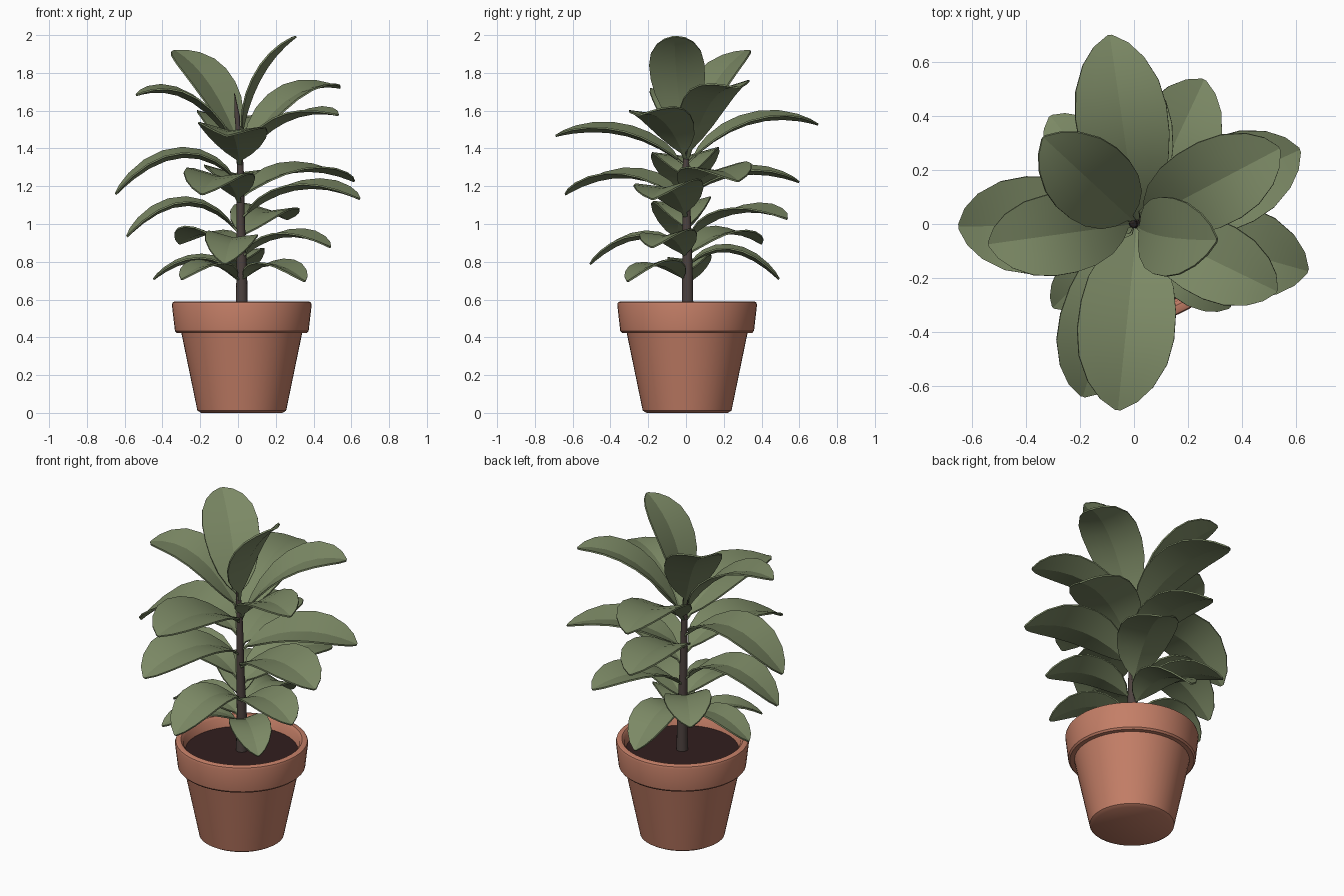
import bpy, bmesh, math
from mathutils import Vector

cube = bpy.data.objects.get("Cube")
if cube:
    bpy.data.objects.remove(cube)


def material(name, rgb):
    m = bpy.data.materials.new(name)
    m.use_nodes = True
    m.diffuse_color = (*rgb, 1)
    m.node_tree.nodes["Principled BSDF"].inputs["Base Color"].default_value = (*rgb, 1)
    return m


TERRACOTTA = material("terracotta", (0.55, 0.21, 0.135))
SOIL = material("dark soil", (0.032, 0.013, 0.013))
BARK = material("bark", (0.075, 0.055, 0.05))
LEAF = material("leaf green", (0.2, 0.25, 0.13))


def finish(name, bm, mat, angle):
    bmesh.ops.recalc_face_normals(bm, faces=bm.faces)
    mesh = bpy.data.meshes.new(name)
    bm.to_mesh(mesh)
    bm.free()
    mesh.materials.append(mat)
    obj = bpy.data.objects.new(name, mesh)
    bpy.context.collection.objects.link(obj)
    bpy.ops.object.select_all(action="DESELECT")
    obj.select_set(True)
    bpy.context.view_layer.objects.active = obj
    bpy.ops.object.shade_smooth_by_angle(angle=math.radians(angle))


def tube(name, rings, mat, sides):
    """Skin horizontal rings given as (x, y, z, radius)."""
    bm = bmesh.new()
    loops = []
    for x, y, z, r in rings:
        loops.append([bm.verts.new((x + r * math.cos(a), y + r * math.sin(a), z))
                      for a in (math.tau * i / sides for i in range(sides))])
    for low, high in zip(loops, loops[1:]):
        for i in range(sides):
            j = (i + 1) % sides
            bm.faces.new((low[i], low[j], high[j], high[i]))
    bm.faces.new(loops[0])
    bm.faces.new(loops[-1])
    finish(name, bm, mat, 35)


# Pot with a thick rim and a hollow top
pot_x, pot_y = 0.02, 0.006
profile = [(0.0, 0.215), (0.012, 0.235), (0.424, 0.32), (0.424, 0.345),
           (0.434, 0.354), (0.572, 0.37), (0.585, 0.366), (0.59, 0.355),
           (0.59, 0.337), (0.575, 0.323), (0.48, 0.305)]
tube("pot", [(pot_x, pot_y, z, r) for z, r in profile], TERRACOTTA, 48)
tube("soil", [(pot_x, pot_y, 0.47, 0.304), (pot_x, pot_y, 0.525, 0.316)], SOIL, 48)

# Stem and the pointed bud at its top
tube("stem", [(0.02, 0.008, 0.5, 0.033), (0.02, 0.008, 0.75, 0.028),
              (0.014, 0.004, 1.0, 0.023), (0.012, 0, 1.3, 0.018),
              (0.0, 0, 1.52, 0.013)], BARK, 14)
tube("bud", [(0.0, 0, 1.5, 0.012), (-0.004, 0, 1.57, 0.014),
             (-0.018, 0, 1.69, 0.002)], BARK, 14)

# Leaf outline: (position along the leaf, share of full width)
OUTLINE = [(0, 0.05), (0.07, 0.08), (0.13, 0.38), (0.22, 0.66), (0.35, 0.88),
           (0.48, 0.98), (0.62, 1), (0.75, 0.91), (0.87, 0.67), (0.95, 0.38), (1, 0.05)]
ACROSS = (-1, -0.55, 0, 0.55, 1)


def blade(name, base, bend, tip, width, fold=0.2):
    """Leaf blade creased along a three-point curve, tilted a little to one side."""
    side = Vector((base.y - tip.y, tip.x - base.x, 0)).normalized()
    tilt = math.copysign(0.08, side.x - side.y)
    bm = bmesh.new()
    rows = []
    for t, w in OUTLINE:
        mid = base * (1 - t) ** 2 + bend * 2 * t * (1 - t) + tip * t * t
        along = ((bend - base) * (1 - t) + (tip - bend) * t).normalized()
        up = along.cross(side)
        half = w * width / 2
        rows.append([bm.verts.new(mid + side * s * half
                                  + up * half * (fold * abs(s) - tilt * s))
                     for s in ACROSS])
    for a, b in zip(rows, rows[1:]):
        for i in range(len(ACROSS) - 1):
            bm.faces.new((a[i], b[i], b[i + 1], a[i + 1]))
    bmesh.ops.recalc_face_normals(bm, faces=bm.faces)
    bmesh.ops.solidify(bm, geom=bm.faces[:], thickness=0.009)
    finish(name, bm, LEAF, 21)


def arched_leaf(name, tip, base_z, peak, width):
    """Leaf that rises to its peak height and droops to its tip."""
    base, tip = Vector((0.012, 0.002, base_z)), Vector(tip)
    bend = base.lerp(tip, 0.45)
    bend.z = peak + math.sqrt((peak - base_z) * (peak - tip.z))
    blade(name, base, bend, tip, width)


# Two steep crown leaves that rise all the way to their tips
blade("crown_leaf_right", Vector((0.012, -0.01, 1.45)), Vector((0.07, -0.06, 1.82)),
      Vector((0.305, -0.06, 1.995)), 0.29)
blade("crown_leaf_back", Vector((0.005, 0.005, 1.42)), Vector((-0.13, 0.13, 1.8)),
      Vector((-0.335, 0.32, 1.92)), 0.31)

# Each tier, from the top down: (tip, base height, peak height, width)
TIERS = {
    "crown_leaf": [((-0.54, -0.075, 1.685), 1.37, 1.705, 0.3),
                   ((0.54, 0.28, 1.725), 1.34, 1.732, 0.32)],
    "upper_leaf": [((0.53, -0.25, 1.58), 1.34, 1.59, 0.29),
                   ((-0.06, -0.69, 1.47), 1.31, 1.495, 0.36),
                   ((-0.09, 0.7, 1.53), 1.32, 1.56, 0.34)],
    "middle_leaf": [((-0.65, -0.01, 1.16), 1.22, 1.36, 0.36),
                    ((0.615, 0.275, 1.23), 1.14, 1.285, 0.34),
                    ((0.645, -0.175, 1.135), 1.03, 1.195, 0.34),
                    ((-0.19, -0.64, 1.16), 1.11, 1.253, 0.34),
                    ((-0.04, 0.6, 1.225), 1.15, 1.27, 0.32)],
    "lower_leaf": [((-0.59, -0.05, 0.935), 0.95, 1.105, 0.31),
                   ((0.26, 0.535, 1.03), 0.92, 1.07, 0.32),
                   ((0.49, -0.18, 0.88), 0.82, 0.94, 0.27),
                   ((-0.31, 0.4, 0.9), 0.83, 0.955, 0.26),
                   ((-0.07, -0.51, 0.79), 0.84, 0.93, 0.27)],
    "bottom_leaf": [((0.0, 0.495, 0.71), 0.78, 0.86, 0.27),
                    ((-0.45, 0.03, 0.71), 0.73, 0.812, 0.23),
                    ((0.355, -0.31, 0.7), 0.7, 0.787, 0.22),
                    ((-0.3, -0.31, 0.71), 0.7, 0.787, 0.19)],
}
for tier, leaves in TIERS.items():
    for i, spec in enumerate(leaves, 1):
        arched_leaf(f"{tier}_{i}", *spec)
